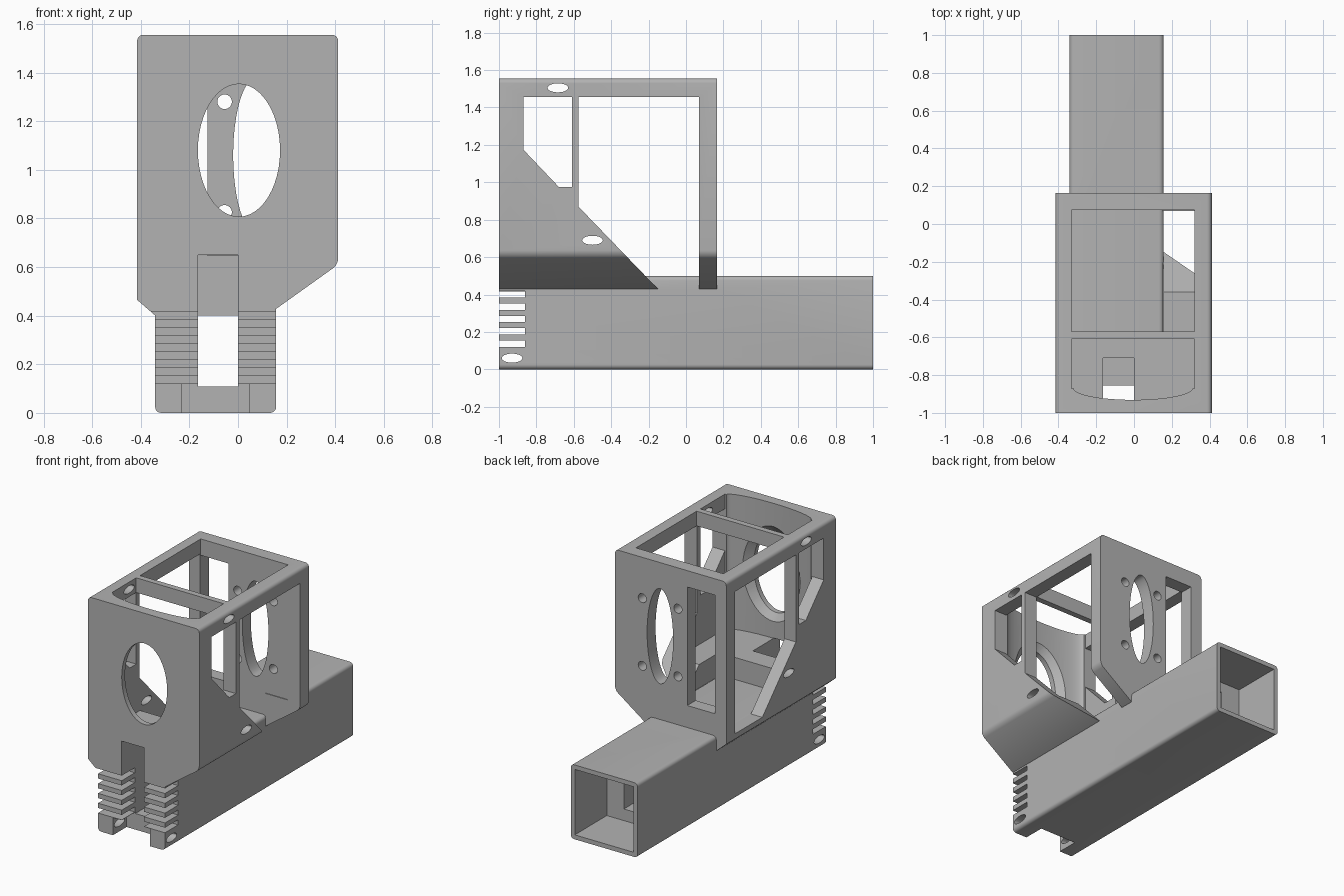
import bpy, bmesh, math
from mathutils import Vector

cube = bpy.data.objects.get("Cube")
if cube:
    bpy.data.objects.remove(cube, do_unlink=True)

grey = bpy.data.materials.new("plain grey")
grey.use_nodes = True
colour = (0.45, 0.45, 0.45, 1)
grey.diffuse_color = colour
for node in grey.node_tree.nodes:
    if node.type == 'BSDF_PRINCIPLED':
        node.inputs["Base Color"].default_value = colour


def prism(name, axis, points, lo, hi, end_points=None, round_above=None):
    """Extrude a profile along x, y or z; optionally taper it or round its long edges."""
    def place(p, d):
        u, v = p
        return {"x": (d, u, v), "y": (u, d, v), "z": (u, v, d)}[axis]
    bm = bmesh.new()
    a = [bm.verts.new(place(p, lo)) for p in points]
    b = [bm.verts.new(place(p, hi)) for p in (end_points or points)]
    bm.faces.new(a)
    bm.faces.new(b[::-1])
    n = len(a)
    for i in range(n):
        bm.faces.new((a[i], b[i], b[(i + 1) % n], a[(i + 1) % n]))
    bmesh.ops.recalc_face_normals(bm, faces=bm.faces)
    if round_above is not None:
        bm.edges.ensure_lookup_table()
        edges = [e for v, w in zip(a, b) for e in v.link_edges
                 if e.other_vert(v) == w and v.co.z > round_above]
        bmesh.ops.bevel(bm, geom=edges, offset=0.025, segments=5,
                        profile=0.5, affect='EDGES')
    mesh = bpy.data.meshes.new(name)
    bm.to_mesh(mesh)
    bm.free()
    obj = bpy.data.objects.new(name, mesh)
    bpy.context.collection.objects.link(obj)
    mesh.materials.append(grey)
    return obj


def box(x0, x1, y0, y1, z0, z1):
    return prism("cutter", "y", [(x0, z0), (x1, z0), (x1, z1), (x0, z1)], y0, y1)


def ellipse(u, v, ru, rv, n=48):
    return [(u + ru * math.cos(math.tau * i / n), v + rv * math.sin(math.tau * i / n))
            for i in range(n)]


def combine(target, other, operation='DIFFERENCE'):
    mod = target.modifiers.new("join", 'BOOLEAN')
    mod.operation, mod.solver, mod.object = operation, 'EXACT', other
    bpy.ops.object.select_all(action='DESELECT')
    bpy.context.view_layer.objects.active = target
    target.select_set(True)
    bpy.ops.object.modifier_apply(modifier=mod.name)
    bpy.data.objects.remove(other, do_unlink=True)


# Upper housing block
body = prism("housing", "y",
             [(-0.415, 1.555), (-0.415, 0.465), (-0.34, 0.40), (-0.30, 0.42),
              (0.12, 0.42), (0.16, 0.43), (0.412, 0.61), (0.412, 1.555)],
             -1, 0.165, round_above=0.6)

# Hollow interior, leaving a cross bar between the two top openings
FLOOR, RAIL = 0.648, 1.456
combine(body, box(-0.33, 0.32, -0.87, 0.075, FLOOR, RAIL))
combine(body, box(-0.33, 0.32, -0.87, -0.61, 1.3, 2))
combine(body, box(-0.33, 0.32, -0.57, 0.075, 1.3, 2))
combine(body, box(-0.33, 0.155, -0.57, 0.075, 0.49, 0.8))

# Curved hollow inside the front wall
combine(body, prism("cutter", "z", ellipse(-0.005, -0.869, 0.315, 0.062), FLOOR, 2))

# Side windows
combine(body, prism("cutter", "x", [(-0.87, RAIL), (-0.61, RAIL), (-0.61, 0.975),
                                    (-0.68, 0.975), (-0.87, 1.175)], -1, 1))
for x0, x1, low_y, low_z in ((-1, -0.3, -0.218, 0.5), (0.15, 1, -0.073, 0.35)):
    combine(body, prism("cutter", "x", [(-0.575, RAIL), (0.07, RAIL), (0.07, low_z),
                                        (low_y, low_z), (-0.575, 0.87)], x0, x1))

# Front opening with a flared inner rim
combine(body, prism("cutter", "y", ellipse(0.004, 1.08, 0.169, 0.273), -1.1, -0.8))
combine(body, prism("cutter", "y", ellipse(0.004, 1.08, 0.16, 0.26), -0.975, -0.87,
                    end_points=ellipse(0.004, 1.08, 0.25, 0.40)))

# Back wall: opening, four bolt holes and a tall slot
combine(body, prism("cutter", "y", ellipse(0.077, 1.06, 0.097, 0.32), 0, 0.3))
for x in (-0.055, 0.21):
    for z in (0.825, 1.28):
        combine(body, prism("cutter", "y", ellipse(x, z, 0.03, 0.03, 24), 0, 0.3))
combine(body, box(-0.33, -0.125, 0, 0.3, FLOOR, 1.445))

# Long square tube below
tube = prism("tube", "y", [(-0.341, 0), (0.157, 0), (0.157, 0.5), (-0.341, 0.5)],
             -1, 1, round_above=-1)
combine(body, tube, 'UNION')
combine(body, box(-0.311, 0.127, 0.66, 1.2, 0.03, 0.47))
combine(body, box(-0.165, 0, -0.9, 0.8, 0.108, 0.4))

# Front notch and the gap between the feet
combine(body, box(-0.165, 0, -1.2, -0.71, 0.108, 0.65))
combine(body, box(-0.23, 0.045, -1.2, -0.855, -0.1, 0.118))

# Slots between the cooling fins
for i in range(5):
    z = 0.12 + i * 0.066
    combine(body, box(-0.36, 0.18, -1.2, -0.86, z, z + 0.034))

# Cross holes through the side walls and feet
for y, z in ((-0.685, 1.505), (-0.5, 0.69), (-0.93, 0.06)):
    combine(body, prism("cutter", "x", ellipse(y, z, 0.055, 0.024, 32), -1, 1))

bpy.ops.object.select_all(action='DESELECT')
body.select_set(True)
bpy.context.view_layer.objects.active = body
bpy.ops.object.shade_smooth_by_angle(angle=math.radians(30))
